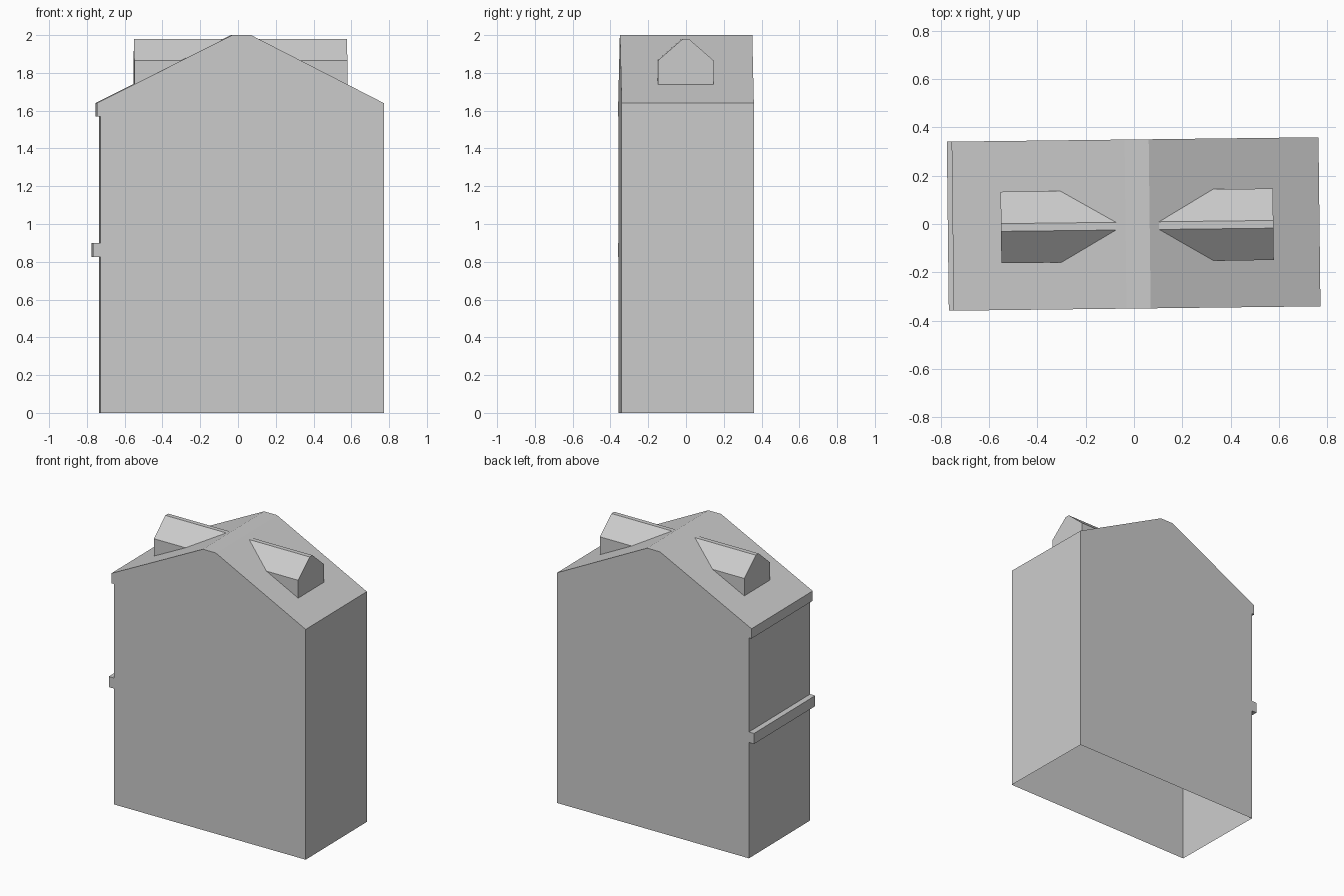
import bpy, bmesh, math

if "Cube" in bpy.data.objects:
    bpy.data.objects.remove(bpy.data.objects["Cube"])

ROT = math.radians(0.68)   # the whole building is turned very slightly
D = 0.35                   # half depth
EAVE_Z, TOP_Z = 1.64, 2.0
LEFT_EAVE, RIGHT_EAVE = -0.751, 0.768
TOP_L, TOP_R = -0.035, 0.065


def finish(name, bm):
    bmesh.ops.recalc_face_normals(bm, faces=bm.faces)
    mesh = bpy.data.meshes.new(name)
    bm.to_mesh(mesh)
    bm.free()
    obj = bpy.data.objects.new(name, mesh)
    obj.rotation_euler.z = ROT
    bpy.context.collection.objects.link(obj)
    return obj


# Gabled house shell: one profile run front to back, open underneath
profile = [(0.768, 0), (RIGHT_EAVE, EAVE_Z), (TOP_R, TOP_Z), (TOP_L, TOP_Z),
           (LEFT_EAVE, EAVE_Z), (LEFT_EAVE, 1.57), (-0.731, 1.57),   # cornice
           (-0.731, 0.90), (-0.771, 0.90), (-0.771, 0.825), (-0.731, 0.825),  # band
           (-0.731, 0)]
bm = bmesh.new()
front = [bm.verts.new((x, -D, z)) for x, z in profile]
back = [bm.verts.new((x, D, z)) for x, z in profile]
bm.faces.new(front)
bm.faces.new(back[::-1])
for i in range(len(profile) - 1):
    bm.faces.new((front[i], front[i + 1], back[i + 1], back[i]))
finish("house_shell", bm)


# Dormers: pentagonal fronts running back until they meet the roof slope
def dormer(name, x_front, eave_x, top_x):
    def roof_x(z):
        return eave_x + (top_x - eave_x) * (z - EAVE_Z) / (TOP_Z - EAVE_Z)

    base_z = EAVE_Z + (TOP_Z - EAVE_Z) * (x_front - eave_x) / (top_x - eave_x)
    yc, half, ridge = -0.008, 0.148, 0.016
    outline = [(-half, base_z), (-half, 1.865), (-ridge, 1.98),
               (ridge, 1.98), (half, 1.865), (half, base_z)]
    bm = bmesh.new()
    face = [bm.verts.new((x_front, yc + y, z)) for y, z in outline]
    rear = [face[0]] + [bm.verts.new((roof_x(z), yc + y, z))
                        for y, z in outline[1:-1]] + [face[-1]]
    bm.faces.new(face)
    for i in range(5):
        quad = dict.fromkeys((face[i], face[i + 1], rear[i + 1], rear[i]))
        bm.faces.new(list(quad))
    finish(name, bm)


dormer("left_dormer", -0.551, LEFT_EAVE, TOP_L)
dormer("right_dormer", 0.577, RIGHT_EAVE, TOP_R)
